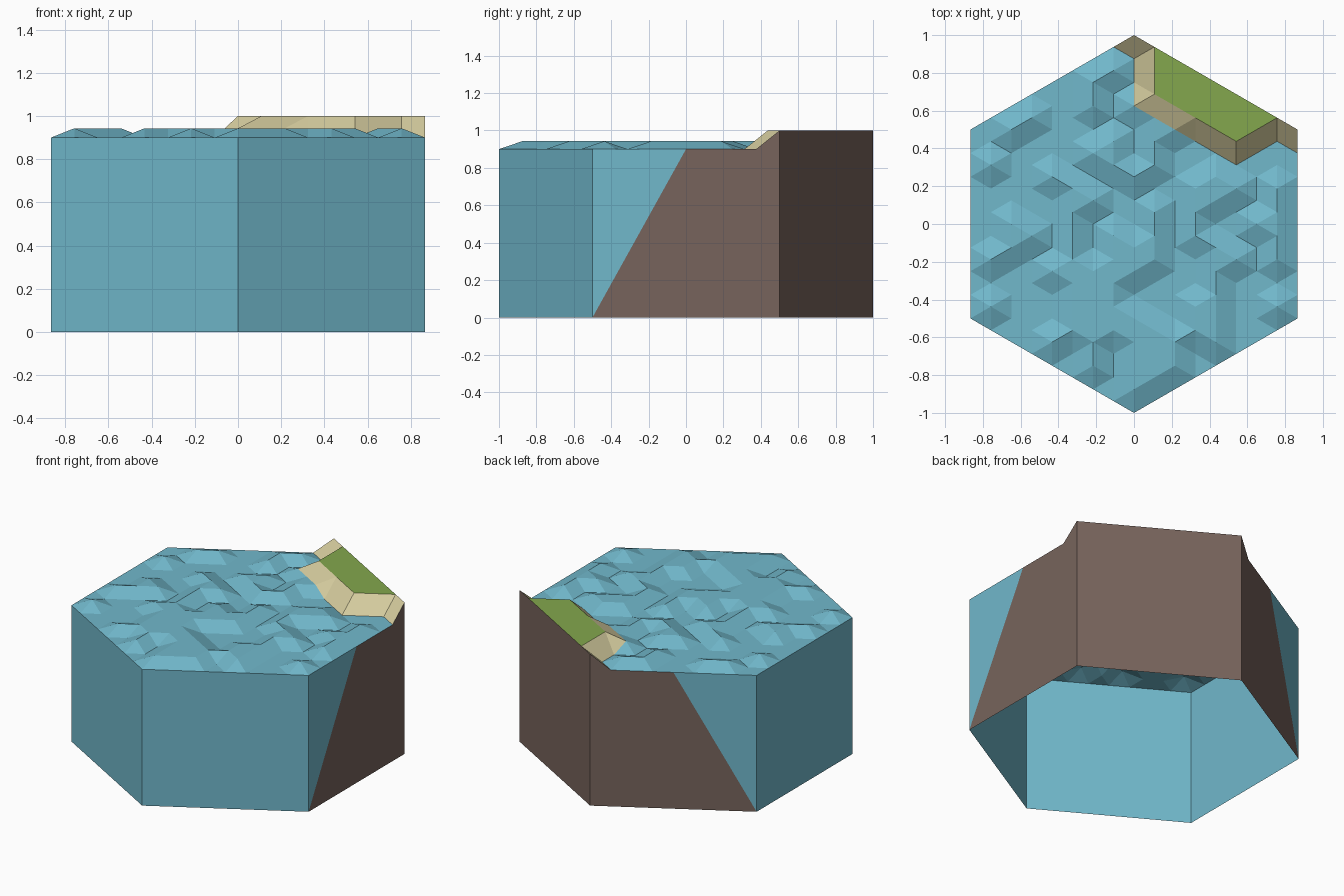
import bpy, bmesh, math, random
from mathutils import Vector

if "Cube" in bpy.data.objects:
    bpy.data.objects.remove(bpy.data.objects["Cube"])

random.seed(7)
N = 8                        # lattice steps from centre to edge
H = math.sqrt(3) / 2         # distance from centre to a flat side
S = H / N                    # lattice row spacing
LOW, WAVE, LAND = 0.9, 0.943, 1.0


def material(name, rgb):
    m = bpy.data.materials.new(name)
    m.diffuse_color = (*rgb, 1)
    m.use_nodes = True
    m.node_tree.nodes["Principled BSDF"].inputs["Base Color"].default_value = m.diffuse_color
    return m


WATER = material("water blue", (0.165, 0.48, 0.60))
SAND = material("sand beige", (0.66, 0.60, 0.34))
GRASS = material("grass green", (0.227, 0.39, 0.074))
EARTH = material("earth brown", (0.185, 0.127, 0.107))


def build(name, polygons, mat, top):
    """Make an object from polygons, with faces turned outward (or upward)."""
    bm = bmesh.new()
    for poly in polygons:
        bm.faces.new([bm.verts.new(p) for p in poly])
    bmesh.ops.remove_doubles(bm, verts=bm.verts, dist=1e-4)
    bm.normal_update()
    for f in bm.faces:
        out = Vector((0, 0, 1)) if top else f.calc_center_median() * Vector((1, 1, 0))
        if f.normal.dot(out) < 0:
            f.normal_flip()
    mesh = bpy.data.meshes.new(name)
    bm.to_mesh(mesh)
    bm.free()
    mesh.materials.append(mat)
    bpy.context.collection.objects.link(bpy.data.objects.new(name, mesh))


# Triangular lattice: i counts columns in x, d counts rows toward the shore side
def ring(p):
    return max(abs(p[0]), abs(p[1]), abs(p[0] - p[1]))


def is_plateau(p):
    return p[1] >= 6 and p[0] >= 1 and p[0] - p[1] <= -1


height = {}
for i in range(-N, N + 1):
    for d in range(-N, N + 1):
        p = (i, d)
        if ring(p) > N:
            continue
        if is_plateau(p) or p in ((0, N), (N, N)):
            height[p] = LAND
        elif ring(p) == N:
            height[p] = LOW
        else:
            height[p] = random.choice((LOW, WAVE))


def point(p):
    x = p[0] * S
    return (x, (p[1] * S - 0.5 * x) / H, height[p])


# Sort the surface triangles into grass, sand slope and water
water, sand, grass = [], [], []
for i, d in height:
    for tri in (((i, d), (i + 1, d), (i + 1, d + 1)),
                ((i, d), (i + 1, d + 1), (i, d + 1))):
        if not all(p in height for p in tri):
            continue
        if all(is_plateau(p) for p in tri):
            target = grass
        elif any(height[p] == LAND for p in tri):
            target = sand
        else:
            target = water
        target.append([point(p) for p in tri])

build("water_surface", water, WATER, True)
build("beach_slope", sand, SAND, True)
build("grass_plateau", grass, GRASS, True)

# Side walls, open underneath
right_earth = [(H, -.5, 0), (H, .5, 0), (H, .5, LAND), (H, .375, LOW), (H, 0, LOW)]
right_water = [(H, -.5, 0), (H, 0, LOW), (H, -.5, LOW)]
AXIS = Vector((0.5, H, 0))


def mirrored(poly):
    """Reflect across the vertical plane through the shore direction."""
    result = []
    for p in poly:
        v = Vector((p[0], p[1], 0))
        r = 2 * v.dot(AXIS) * AXIS - v
        result.append((r.x, r.y, p[2]))
    return result


def wall(a, b, top):
    return [(*a, 0), (*b, 0), (*b, top), (*a, top)]


corners = [(-H, .5), (-H, -.5), (0, -1), (H, -.5)]
build("earth_walls",
      [right_earth, mirrored(right_earth), wall((H, .5), (0, 1), LAND)], EARTH, False)
build("water_walls",
      [right_water, mirrored(right_water)]
      + [wall(a, b, LOW) for a, b in zip(corners, corners[1:])], WATER, False)
